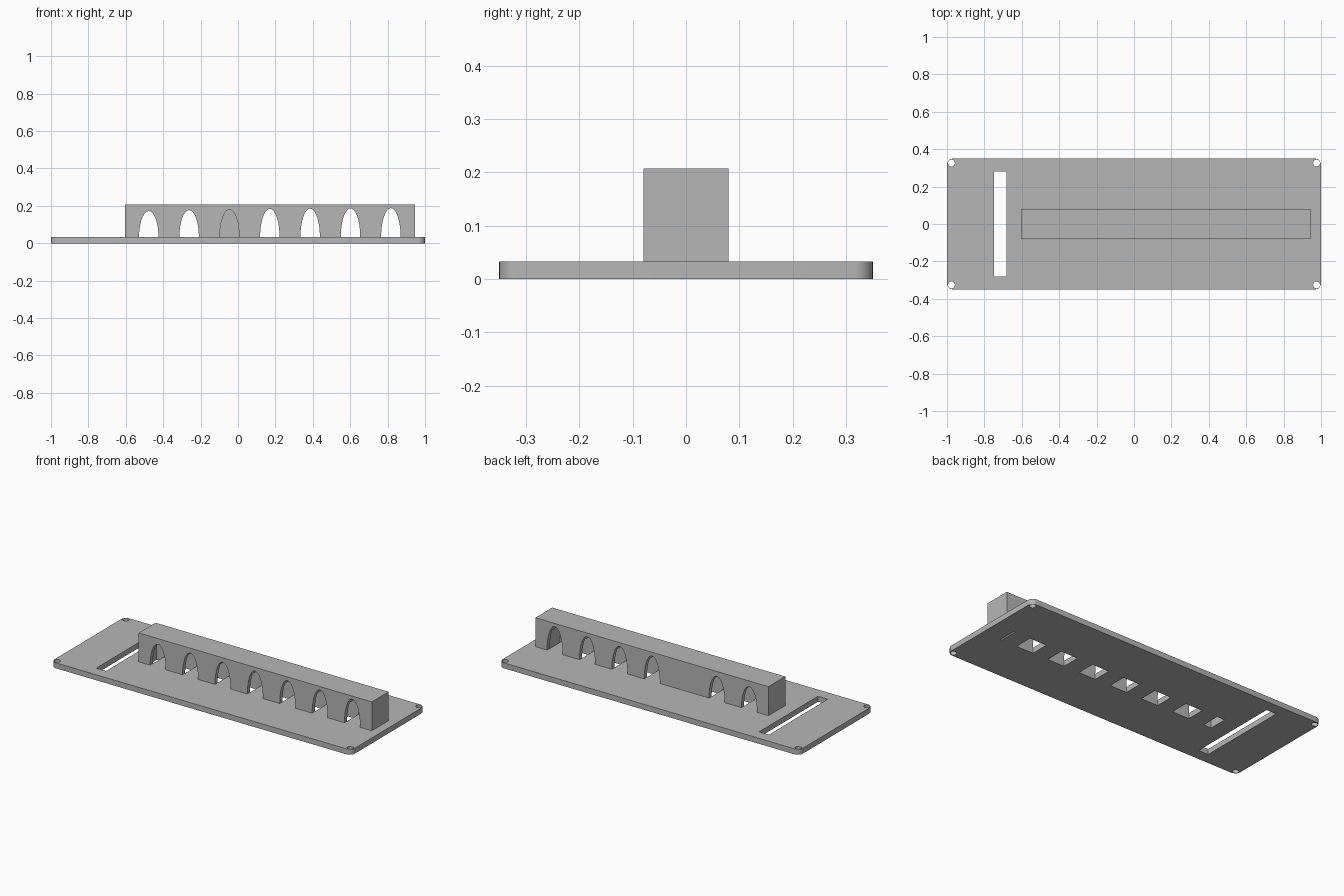
import bpy
import bmesh
from math import sin, cos, pi
from mathutils import Vector

cube = bpy.data.objects.get("Cube")
if cube:
    bpy.data.objects.remove(cube, do_unlink=True)

grey = bpy.data.materials.new("plain grey")
grey.use_nodes = True
grey.diffuse_color = (0.47, 0.47, 0.47, 1)
grey.node_tree.nodes["Principled BSDF"].inputs["Base Color"].default_value = grey.diffuse_color

FLOOR = 0.033      # plate thickness
TOP = 0.207        # top of the housing
WALL_Y = 0.08      # outer half depth of the housing
ROOM_Y = 0.055     # inner half depth of the housing
ROOM_X = (-0.58, 0.878)
HALF_ARCH = 0.052


def prism(name, outline, depth):
    """Extrude a closed outline along a depth vector."""
    bm = bmesh.new()
    face = bm.faces.new([bm.verts.new(p) for p in outline])
    new = bmesh.ops.extrude_face_region(bm, geom=[face])["geom"]
    verts = [v for v in new if isinstance(v, bmesh.types.BMVert)]
    bmesh.ops.translate(bm, verts=verts, vec=Vector(depth))
    bmesh.ops.recalc_face_normals(bm, faces=bm.faces)
    mesh = bpy.data.meshes.new(name)
    bm.to_mesh(mesh)
    bm.free()
    mesh.materials.append(grey)
    obj = bpy.data.objects.new(name, mesh)
    bpy.context.collection.objects.link(obj)
    return obj


def box(name, x, y, z):
    outline = [(x[0], y[0], z[0]), (x[1], y[0], z[0]), (x[1], y[1], z[0]), (x[0], y[1], z[0])]
    return prism(name, outline, (0, 0, z[1] - z[0]))


def cut(target, cutter):
    """Subtract the cutter from the target, then drop it."""
    cutter.hide_render = True
    mod = target.modifiers.new("cut", "BOOLEAN")
    mod.operation = "DIFFERENCE"
    mod.solver = "EXACT"
    mod.object = cutter
    bpy.context.view_layer.objects.active = target
    bpy.ops.object.modifier_apply(modifier=mod.name)
    bpy.data.objects.remove(cutter, do_unlink=True)


# Base plate with rounded corners
radius = 0.035
outline = []
for i, (sx, sy) in enumerate([(1, 1), (-1, 1), (-1, -1), (1, -1)]):
    for k in range(9):
        a = (i + k / 8) * pi / 2
        outline.append((sx * (1 - radius) + radius * cos(a),
                        sy * (0.35 - radius) + radius * sin(a), 0))
plate = prism("base_plate", outline, (0, 0, FLOOR))

# Screw holes and the long slot
for sx in (-1, 1):
    for sy in (-1, 1):
        ring = [(sx * 0.976 + 0.018 * cos(k * pi / 12),
                 sy * 0.326 + 0.018 * sin(k * pi / 12), -0.1) for k in range(24)]
        cut(plate, prism("screw_hole", ring, (0, 0, 0.3)))
cut(plate, box("slot", (-0.748, -0.683), (-0.28, 0.28), (-0.1, 0.1)))

# Hollow housing
housing = box("arched_housing", (-0.605, 0.947), (-WALL_Y, WALL_Y), (FLOOR, TOP))
cut(housing, box("room", ROOM_X, (-ROOM_Y, ROOM_Y), (-0.1, 0.15)))

# Arched tunnels, rising slightly along the row; the third is closed at the back
centres = [-0.477 + 0.2157 * i for i in range(7)]
heights = [0.172, 0.177, 0.18, 0.184, 0.185, 0.186, 0.188]
for i, (x, top) in enumerate(zip(centres, heights)):
    arch = [(x + HALF_ARCH * cos(k * pi / 24), -0.107,
             FLOOR + (top - FLOOR) * sin(k * pi / 24)) for k in range(25)]
    arch += [(x - HALF_ARCH, -0.107, 0), (x + HALF_ARCH, -0.107, 0)]
    back = 0.05 if i == 2 else 0.107
    cut(housing, prism("arch_cutter", arch, (0, back + 0.107, 0)))

# Floor openings between the arches
edges = [ROOM_X[0]]
for x in centres:
    edges += [x - HALF_ARCH, x + HALF_ARCH]
edges.append(ROOM_X[1])
for x0, x1 in zip(edges[::2], edges[1::2]):
    if x1 - x0 > 0.001:
        cut(plate, box("floor_opening", (x0, x1), (-ROOM_Y, ROOM_Y), (-0.1, 0.1)))

# Smooth curves, crisp edges
for obj in (plate, housing):
    bpy.ops.object.select_all(action="DESELECT")
    obj.select_set(True)
    bpy.context.view_layer.objects.active = obj
    bpy.ops.object.shade_smooth_by_angle(angle=0.5)
